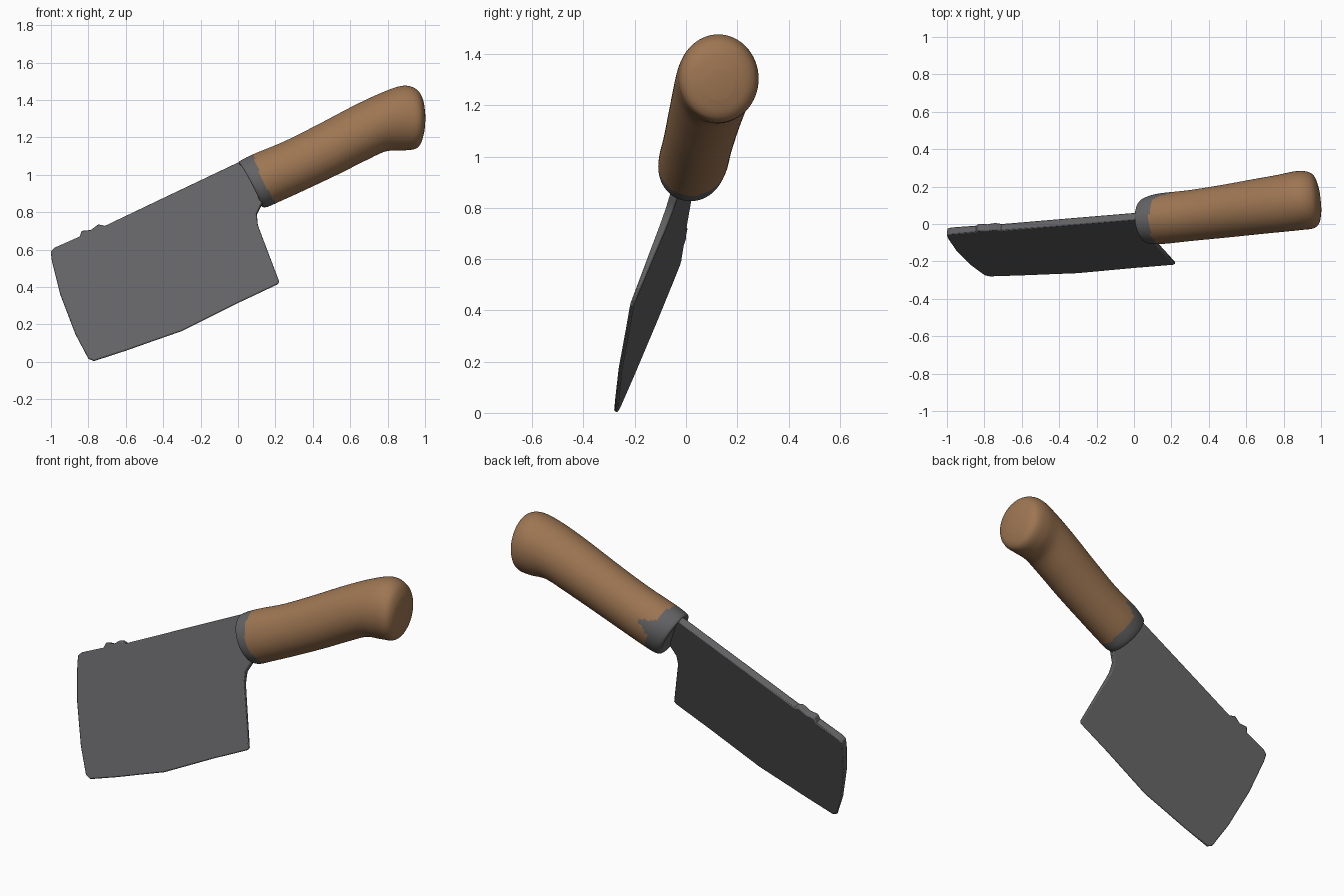
import bpy, bmesh, math
from mathutils import Vector

if "Cube" in bpy.data.objects:
    bpy.data.objects.remove(bpy.data.objects["Cube"])


def material(name, rgb):
    m = bpy.data.materials.new(name)
    m.use_nodes = True
    m.diffuse_color = (*rgb, 1)
    bsdf = m.node_tree.nodes["Principled BSDF"]
    bsdf.inputs["Base Color"].default_value = (*rgb, 1)
    bsdf.inputs["Roughness"].default_value = 0.7
    return m


steel = material("dark steel", (0.125, 0.125, 0.13))
wood = material("brown wood", (0.34, 0.18, 0.085))


def add_object(name, bm, mats):
    bmesh.ops.recalc_face_normals(bm, faces=bm.faces)
    mesh = bpy.data.meshes.new(name)
    bm.to_mesh(mesh)
    bm.free()
    for m in mats:
        mesh.materials.append(m)
    ob = bpy.data.objects.new(name, mesh)
    bpy.context.collection.objects.link(ob)
    return ob


def smooth(ob, degrees):
    bpy.ops.object.select_all(action="DESELECT")
    ob.select_set(True)
    bpy.context.view_layer.objects.active = ob
    bpy.ops.object.shade_smooth_by_angle(angle=math.radians(degrees))


# Blade: outline in x, z laid on a leaning plane, thick spine to thin edge
outline = [(-1, .585), (-.98, .605), (-.845, .665), (-.835, .695), (-.785, .7),
           (-.745, .73), (-.71, .722), (-.4, .87), (0, 1.06), (.07, 1.08),
           (.14, .87), (.115, .82), (.1, .79), (.106, .73), (.22, .43),
           (.212, .415), (0, .315), (-.2, .215), (-.3, .165), (-.45, .113),
           (-.6, .06), (-.77, .005), (-.8, .017), (-.87, .15), (-.95, .36),
           (-.995, .54)]
normal = Vector((.09, 1, -.365)).normalized()
bm = bmesh.new()
sides = []
for sign in (-1, 1):
    ring = []
    for x, z in outline:
        depth = (1.06 + .47 * x - z) * .9
        half = max(.007, .021 - .02 * max(depth, 0))
        p = Vector((x, -.275 - .09 * (x + .78) + .365 * z, z))
        ring.append(bm.verts.new(p + normal * half * sign))
    sides.append(ring)
    bm.faces.new(ring)
n = len(outline)
for i in range(n):
    j = (i + 1) % n
    bm.faces.new((sides[0][i], sides[0][j], sides[1][j], sides[1][i]))
blade = add_object("blade", bm, [steel])
bevel = blade.modifiers.new("soft edges", "BEVEL")
bevel.width = .006
bevel.segments = 2
bevel.limit_method = "ANGLE"
bevel.angle_limit = math.radians(50)
smooth(blade, 35)

# Handle stations: top x, z, bottom x, z, centre y, half width
stations = [(.03, 1.035, .115, .865, .015, .085), (.005, 1.064, .125, .832, .015, .115),
            (.03, 1.085, .155, .828, .02, .128), (.1, 1.118, .22, .856, .03, .135),
            (.25, 1.18, .35, .915, .045, .135), (.42, 1.265, .53, 1.0, .067, .14),
            (.62, 1.37, .68, 1.075, .092, .147), (.77, 1.44, .79, 1.125, .11, .152),
            (.88, 1.476, .88, 1.13, .125, .157), (.95, 1.46, .945, 1.138, .128, .15),
            (.985, 1.41, .975, 1.165, .128, .12), (.998, 1.34, .992, 1.22, .127, .06)]


def spline(a, b, c, d, t):
    return .5 * (2 * b + (c - a) * t + (2 * a - 5 * b + 4 * c - d) * t ** 2
                 + (3 * b - a - 3 * c + d) * t ** 3)


def refine(rows, steps):
    out, last = [], len(rows) - 1
    for i in range(last):
        around = [rows[max(0, min(last, i + k))] for k in (-1, 0, 1, 2)]
        for s in range(steps):
            out.append([spline(*vals, s / steps) for vals in zip(*around)])
    return out + [rows[-1]]


# Handle: lofted ellipses, closed at both ends
SEG = 64
bm = bmesh.new()
rings = []
for xt, zt, xb, zb, y, w in refine(stations, 8):
    top, bottom = Vector((xt, y, zt)), Vector((xb, y, zb))
    centre, up = (top + bottom) / 2, (top - bottom) / 2
    side = Vector((-.1, 1, 0)) * w
    rings.append([bm.verts.new(centre + side * math.cos(a) + up * math.sin(a))
                  for a in (math.tau * k / SEG for k in range(SEG))])
caps = [bm.faces.new(rings[0]), bm.faces.new(rings[-1])]
caps[1].material_index = 1
for r0, r1 in zip(rings, rings[1:]):
    for k in range(SEG):
        q = (k + 1) % SEG
        f = bm.faces.new((r0[k], r0[q], r1[q], r1[k]))
        # Steel collar, with an uneven lobe on the back
        c = f.calc_center_median()
        ang = math.remainder(math.tau * (k + .5) / SEG, math.tau)
        lobe = .085 * math.exp(-((ang - .3) / .25) ** 2)
        wave = .012 * abs(math.sin(ang))
        f.material_index = int(.9 * c.x + .42 * c.z > .525 + wave + lobe)
handle = add_object("handle_with_collar", bm, [steel, wood])
smooth(handle, 50)
